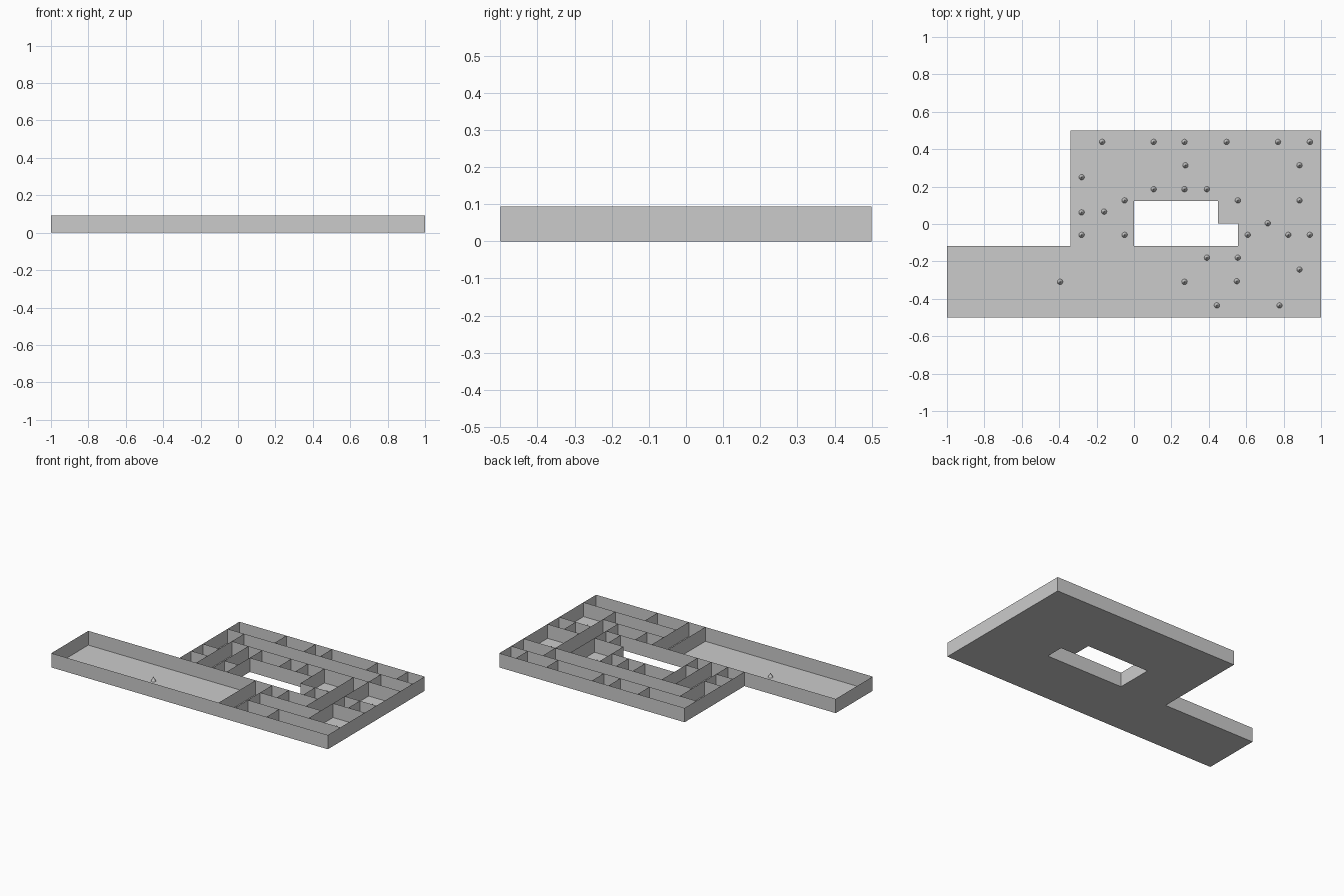
import bpy, bmesh

if "Cube" in bpy.data.objects:
    bpy.data.objects.remove(bpy.data.objects["Cube"])

H = 0.093
# Shared wall lines of the floor plan
X = [-1, -.34, -.22, -.1, 0, .21, .33, .45, .556, .66, .77, .88, 1]
Y = [-.5, -.37, -.242, -.118, .002, .122, .25, .378, .5]

# Rooms as column/row index ranges: (x0, y0, x1, y1)
rooms = [
    # back row and back corridor
    (1, 7, 4, 8), (4, 7, 5, 8), (5, 7, 6, 8), (6, 7, 9, 8), (9, 7, 11, 8), (11, 7, 12, 8),
    (2, 6, 10, 7), (10, 6, 12, 7),
    # rooms behind the courtyard
    (4, 5, 5, 6), (5, 5, 6, 6), (6, 5, 7, 6), (7, 4, 9, 6),
    # left wing
    (1, 5, 2, 7), (1, 4, 2, 5), (1, 3, 2, 4), (2, 3, 3, 6), (3, 4, 4, 6), (3, 3, 4, 4),
    # right wing
    (8, 3, 9, 4), (9, 2, 10, 6), (10, 4, 12, 6), (10, 3, 11, 4), (11, 3, 12, 4), (10, 1, 12, 3),
    # front side and long hall
    (7, 2, 9, 3), (6, 2, 7, 3), (6, 1, 10, 2), (6, 0, 8, 1), (8, 0, 12, 1),
    (5, 0, 6, 3), (0, 0, 5, 3),
]


def new_object(name, bm):
    mesh = bpy.data.meshes.new(name)
    bm.to_mesh(mesh)
    bm.free()
    obj = bpy.data.objects.new(name, mesh)
    bpy.context.collection.objects.link(obj)
    return obj


def outline(x0, y0, x1, y1):
    """Counter-clockwise grid segments around a room."""
    loop = [(i, y0) for i in range(x0, x1)] + [(x1, j) for j in range(y0, y1)]
    loop += [(i, y1) for i in range(x1, x0, -1)] + [(x0, j) for j in range(y1, y0, -1)]
    return zip(loop, loop[1:] + loop[:1])


floor, walls, cones = bmesh.new(), bmesh.new(), bmesh.new()
done = set()
for x0, y0, x1, y1 in rooms:
    # Floor panel
    corners = ((x0, y0), (x1, y0), (x1, y1), (x0, y1))
    floor.faces.new([floor.verts.new((X[i], Y[j], 0)) for i, j in corners])
    # Thin walls, each shared segment built once
    for a, b in outline(x0, y0, x1, y1):
        key = frozenset((a, b))
        if key not in done:
            done.add(key)
            pts = ((a, 0), (b, 0), (b, H), (a, H))
            walls.faces.new([walls.verts.new((X[p[0]], Y[p[1]], z)) for p, z in pts])
    # Room centre marker
    made = bmesh.ops.create_cone(cones, cap_ends=True, segments=12,
                                 radius1=.015, radius2=0, depth=.03)
    bmesh.ops.translate(cones, verts=made["verts"],
                        vec=((X[x0] + X[x1]) / 2, (Y[y0] + Y[y1]) / 2, .0155))

# Merge straight wall runs into clean panels
bmesh.ops.remove_doubles(walls, verts=walls.verts, dist=1e-4)
new_object("floor", floor)
new_object("walls", walls)
new_object("room_markers", cones)
